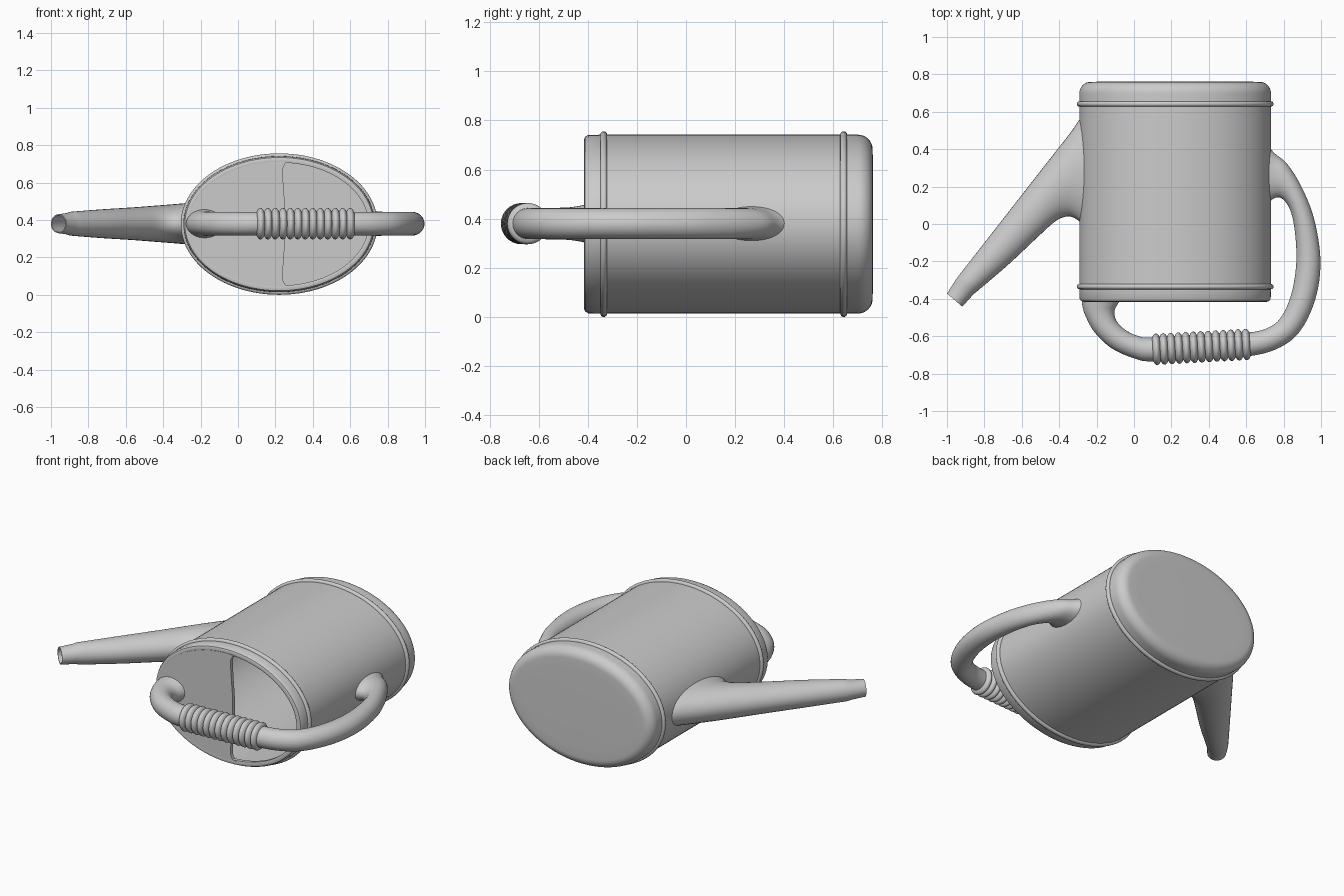
import bpy, bmesh, math
from mathutils import Vector

if "Cube" in bpy.data.objects:
    bpy.data.objects.remove(bpy.data.objects["Cube"])

CX, CZ = 0.22, 0.378      # axis of the oval can (runs along y)
RX, RZ = 0.512, 0.364     # wall half-widths


def finish(bm, name, angle=40):
    bmesh.ops.recalc_face_normals(bm, faces=bm.faces)
    me = bpy.data.meshes.new(name)
    bm.to_mesh(me)
    bm.free()
    ob = bpy.data.objects.new(name, me)
    bpy.context.collection.objects.link(ob)
    bpy.ops.object.select_all(action='DESELECT')
    ob.select_set(True)
    bpy.context.view_layer.objects.active = ob
    bpy.ops.object.shade_smooth_by_angle(angle=math.radians(angle))
    return ob


def loft(rings, name, angle=40):
    """Skin a list of point rings and cap both ends."""
    bm = bmesh.new()
    vs = [[bm.verts.new(p) for p in r] for r in rings]
    n = len(vs[0])
    for a, b in zip(vs, vs[1:]):
        for i in range(n):
            j = (i + 1) % n
            bm.faces.new((a[i], a[j], b[j], b[i]))
    bm.faces.new(vs[0])
    bm.faces.new(vs[-1])
    return finish(bm, name, angle)


def oval(d, y, n=96):
    """Ring of the can, moved inward by d."""
    return [(CX + (RX - d) * math.cos(t), y, CZ + (RZ - d) * math.sin(t))
            for t in (2 * math.pi * i / n for i in range(n))]


def section(s, n=32, k=1.0):
    """Ellipse spanning two points in the xy plane, with half-height in z."""
    a, b, h = Vector(s[:2]), Vector(s[2:4]), s[4]
    c, r = (a + b) / 2, (a - b) / 2
    ring = []
    for i in range(n):
        t = 2 * math.pi * i / n
        p = c + r * (k * math.cos(t))
        ring.append((p.x, p.y, CZ + 0.002 + k * h * math.sin(t)))
    return ring


def smooth(keys, steps=6):
    """Catmull-Rom interpolation of the section keys."""
    out = []
    for i in range(len(keys) - 1):
        p0, p1 = keys[max(i - 1, 0)], keys[i]
        p2, p3 = keys[i + 1], keys[min(i + 2, len(keys) - 1)]
        for s in range(steps):
            t = s / steps
            out.append([0.5 * (2 * b + (c - a) * t + (2 * a - 5 * b + 4 * c - d) * t * t
                               + (3 * b - a - 3 * c + d) * t ** 3)
                        for a, b, c, d in zip(p0, p1, p2, p3)])
    out.append(list(keys[-1]))
    return out


def bead(y, r=0.014):
    return [(-r * math.sin(math.pi * i / 8), y - r * math.cos(math.pi * i / 8)) for i in range(9)]


# Can body: inner floor, inner wall, front lip, beaded outer wall, rounded base
R = 0.06
profile = [(0.02, 0.72), (0.02, -0.385), (0.035, -0.39), (0.035, -0.412), (0.022, -0.416),
           (0.008, -0.411), (0.001, -0.398)]
profile += bead(-0.335) + bead(0.642)
profile += [(R - R * math.cos(a), 0.70 + R * math.sin(a))
            for a in (math.pi / 2 * i / 8 for i in range(9))]
profile += [(0.12, 0.761)]
loft([oval(d, y) for d, y in profile], "can_body")

# Half lid covering the spout side of the open end
bm = bmesh.new()
arc = math.acos(0.06 / (RX - 0.03))
outline = []
for i in range(49):
    t = arc + (2 * math.pi - 2 * arc) * i / 48
    outline.append((CX + (RX - 0.03) * math.cos(t), CZ + (RZ - 0.03) * math.sin(t)))
edge = [(0.253, -0.325), (0.240, -0.30), (0.240, -0.25), (0.247, -0.15), (0.254, -0.06)]
outline += [(x, CZ + z) for x, z in edge] + [(x, CZ - z) for x, z in reversed(edge)]
face = bm.faces.new([bm.verts.new((x, -0.416, z)) for x, z in outline])
ext = bmesh.ops.extrude_face_region(bm, geom=[face])
bmesh.ops.translate(bm, vec=(0, 0.022, 0),
                    verts=[v for v in ext["geom"] if isinstance(v, bmesh.types.BMVert)])
finish(bm, "half_lid")

# Spout: tapered, flared into the wall, with a hollow tip
spout = smooth([(-0.94, -0.28, -0.845, -0.365, 0.064),
                (-0.78, -0.075, -0.675, -0.22, 0.077),
                (-0.62, 0.13, -0.515, -0.07, 0.087),
                (-0.46, 0.335, -0.415, 0.018, 0.097),
                (-0.35, 0.475, -0.345, 0.040, 0.104),
                (-0.29, 0.56, -0.29, 0.012, 0.109),
                (-0.255, 0.61, -0.255, -0.03, 0.112)])
tip = (-1.0, -0.372, -0.918, -0.442, 0.051)
neck = (-0.953, -0.298, -0.857, -0.374, 0.058)
rings = [section(spout[8], k=0.85), section(neck, k=0.85), section(tip, k=0.88),
         section(tip), section(neck)]
rings += [section(s) for s in spout]
loft(rings, "spout", 30)

# Handle: loop from the lid round to the side wall, flared at both ends
handle = smooth([(0.69, 0.46, 0.70, 0.09, 0.075),
                 (0.745, 0.385, 0.745, 0.135, 0.066),
                 (0.82, 0.32, 0.79, 0.137, 0.063),
                 (0.90, 0.19, 0.835, 0.075, 0.063),
                 (0.965, 0.02, 0.86, -0.04, 0.063),
                 (0.997, -0.20, 0.868, -0.20, 0.063),
                 (0.97, -0.40, 0.845, -0.36, 0.063),
                 (0.89, -0.57, 0.795, -0.485, 0.063),
                 (0.78, -0.66, 0.73, -0.548, 0.063),
                 (0.62, -0.706, 0.615, -0.58, 0.063),
                 (0.36, -0.72, 0.357, -0.593, 0.063),
                 (0.10, -0.735, 0.10, -0.608, 0.063),
                 (0.0, -0.718, 0.02, -0.598, 0.063),
                 (-0.12, -0.664, -0.045, -0.567, 0.063),
                 (-0.21, -0.58, -0.092, -0.52, 0.064),
                 (-0.26, -0.49, -0.105, -0.47, 0.066),
                 (-0.277, -0.43, -0.088, -0.43, 0.073),
                 (-0.275, -0.40, -0.07, -0.40, 0.08)])
loft([section(s) for s in handle], "handle", 60)

# Ribbed grip on the straight part of the handle
start, end = Vector((0.10, -0.671)), Vector((0.62, -0.643))
axis = (end - start).normalized()
side = Vector((axis.y, -axis.x))
ribs, per = 13, 8
grip = []
for i in range(ribs * per + 1):
    c = start.lerp(end, i / (ribs * per))
    r = 0.064 + 0.020 * abs(math.sin(math.pi * i / per)) ** 0.7
    a, b = c + side * r, c - side * r
    grip.append(section((a.x, a.y, b.x, b.y, r)))
loft(grip, "ribbed_grip", 60)
